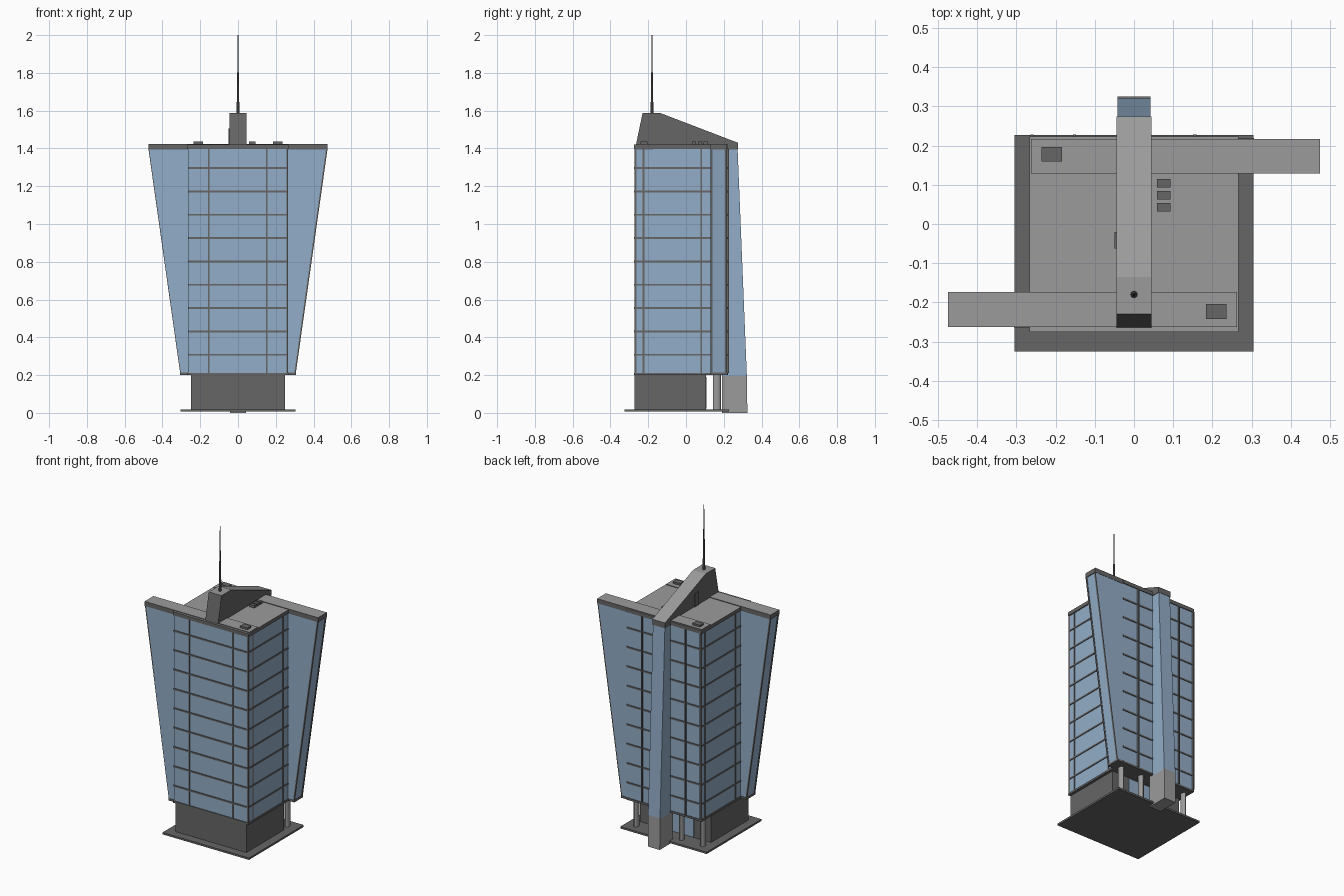
import bpy, bmesh, math
from mathutils import Vector

if "Cube" in bpy.data.objects:
    bpy.data.objects.remove(bpy.data.objects["Cube"])


def material(name, rgb):
    m = bpy.data.materials.new(name)
    m.diffuse_color = (*rgb, 1)
    m.use_nodes = True
    m.node_tree.nodes["Principled BSDF"].inputs["Base Color"].default_value = m.diffuse_color
    return m


GLASS = material("blue_glass", (0.29, 0.42, 0.58))
DARK = material("dark_grey", (0.133, 0.133, 0.133))
LIGHT = material("light_grey", (0.33, 0.33, 0.33))
BLACK = material("mast_charcoal", (0.06, 0.06, 0.06))


def finish(name, bm, mats, rule=None):
    """Turn a bmesh into an object; rule(face) picks the material slot."""
    bmesh.ops.recalc_face_normals(bm, faces=bm.faces[:])
    bm.normal_update()
    if rule:
        for f in bm.faces:
            f.material_index = rule(f)
    me = bpy.data.meshes.new(name)
    bm.to_mesh(me)
    bm.free()
    for m in mats:
        me.materials.append(m)
    ob = bpy.data.objects.new(name, me)
    bpy.context.collection.objects.link(ob)
    return ob


def prism(name, pts, axis, lo, hi, mats, rule=None, cuts=()):
    """Extrude a profile along 'x' (points are y,z) or 'y' (points are x,z)."""
    def place(p, d):
        return (d, p[0], p[1]) if axis == 'x' else (p[0], d, p[1])
    bm = bmesh.new()
    a = [bm.verts.new(place(p, lo)) for p in pts]
    b = [bm.verts.new(place(p, hi)) for p in pts]
    bm.faces.new(a)
    bm.faces.new(b[::-1])
    for i in range(len(pts)):
        j = (i + 1) % len(pts)
        bm.faces.new((a[i], a[j], b[j], b[i]))
    for z in cuts:
        bmesh.ops.bisect_plane(bm, geom=bm.verts[:] + bm.edges[:] + bm.faces[:],
                               plane_co=(0, 0, z), plane_no=(0, 0, 1))
    return finish(name, bm, mats, rule)


def box(name, x0, x1, y0, y1, z0, z1, mats, rule=None):
    return prism(name, [(x0, z0), (x1, z0), (x1, z1), (x0, z1)], 'y', y0, y1, mats, rule)


def cone(name, x, y, z0, z1, r0, r1, mat, sides=12, scale=(1, 1)):
    bm = bmesh.new()
    bmesh.ops.create_cone(bm, cap_ends=True, segments=sides, radius1=r0, radius2=r1, depth=z1 - z0)
    for v in bm.verts:
        v.co = Vector((v.co.x * scale[0] + x, v.co.y * scale[1] + y, v.co.z + (z0 + z1) / 2))
    return finish(name, bm, [mat])


def top_light(f):
    return 1 if f.normal.z > 0.5 else 0


CY = -0.0225   # tower centre in y; the wings are half-turn copies about it

# Ground plate, podium and entrance glazing
box("base_plate", -.305, .305, -.325, .227, .007, .019, [DARK])
box("podium", -.25, .25, -.272, .105, .019, .2, [DARK])
box("entrance_glass", -.13, .13, .105, .109, .022, .19, [GLASS])
for i, x in enumerate((-.235, -.085, .085, .235)):
    col = cone(f"column_{i}", x, .163, .019, .2, .014, .014, LIGHT, 16, (1, 1.5))
    bpy.ops.object.select_all(action='DESELECT')
    bpy.context.view_layer.objects.active = col
    col.select_set(True)
    bpy.ops.object.shade_smooth_by_angle()

# Glass tower, soffit slab and roof
box("tower_glass", -.261, .261, -.27, .218, .21, 1.4, [GLASS])
box("soffit_slab", -.267, .267, -.275, .222, .2, .212, [DARK])
box("roof_slab", -.267, .267, -.276, .223, 1.397, 1.42, [DARK, LIGHT], top_light)

# Floor bands
for i in range(9):
    z = .308 + i * .1235
    box(f"floor_band_{i}", -.265, .265, -.274, .222, z - .005, z + .005, [DARK])

# Mullions: front and right face, repeated on back and left by half turn
for side, s in (("a", 1), ("b", -1)):
    def turned(name, x0, x1, y0, y1, z0, z1, mats, rule=None):
        xs = sorted((s * x0, s * x1))
        ys = sorted((CY + s * (y0 - CY), CY + s * (y1 - CY)))
        return box(f"{name}_{side}", *xs, *ys, z0, z1, mats, rule)

    for i, x in enumerate((-.155, .152, .26)):
        turned(f"mullion_x{i}", x - .004, x + .004, -.273, -.263, .212, 1.397, [DARK])
    for i, y in enumerate((-.225, .082)):
        turned(f"mullion_y{i}", .255, .264, y - .004, y + .004, .212, 1.397, [DARK])

    # Flaring wing with sill, cap and slanted edge frames
    y0, y1 = sorted((CY + s * (.132 - CY), CY + s * (.216 - CY)))
    prism(f"wing_glass_{side}", [(s * .2, .21), (s * .303, .21), (s * .471, 1.4), (s * .2, 1.4)],
          'y', y0, y1, [GLASS])
    turned("wing_sill", .2, .306, .13, .219, .2, .213, [DARK])
    turned("wing_cap", -.263, .475, .129, .2175, 1.395, 1.424, [DARK, LIGHT], top_light)
    for i, yc in enumerate((.134, .211)):
        ya, yb = sorted((CY + s * (yc - .005 - CY), CY + s * (yc + .005 - CY)))
        prism(f"wing_frame_{side}{i}",
              [(s * .298, .21), (s * .306, .21), (s * .474, 1.397), (s * .466, 1.397)],
              'y', ya, yb, [DARK])
    # Roof hatch
    turned("roof_hatch", -.236, -.184, .159, .197, 1.42, 1.436, [DARK])

# Leaning rear spine: concrete foot, glass above
prism("rear_spine", [(.19, 0), (.325, 0), (.322, .2), (.273, 1.4), (.19, 1.4)], 'x', -.042, .042,
      [LIGHT, GLASS], lambda f: 1 if f.calc_center_median().z > .2 else 0, cuts=(.195,))

# Sloping roof crest with light top
prism("roof_crest", [(-.268, 1.405), (-.23, 1.587), (-.135, 1.587), (.275, 1.43), (.275, 1.395),
                     (.2, 1.395)], 'x', -.045, .045, [DARK, LIGHT], top_light)
box("crest_door", -.05, -.044, -.062, -.02, 1.42, 1.505, [DARK])

# Roof machinery
for i in range(3):
    y = .043 + i * .0305
    box(f"vent_unit_{i}", .059, .093, y - .011, y + .011, 1.42, 1.436, [DARK])

# Mast in tapering steps
for i, (z0, z1, r0, r1) in enumerate(((1.585, 1.61, .009, .008), (1.61, 1.8, .007, .005),
                                      (1.8, 2.0, .004, .002))):
    cone(f"mast_{i}", 0, -.18, z0, z1, r0, r1, DARK if i < 2 else BLACK, 8)
